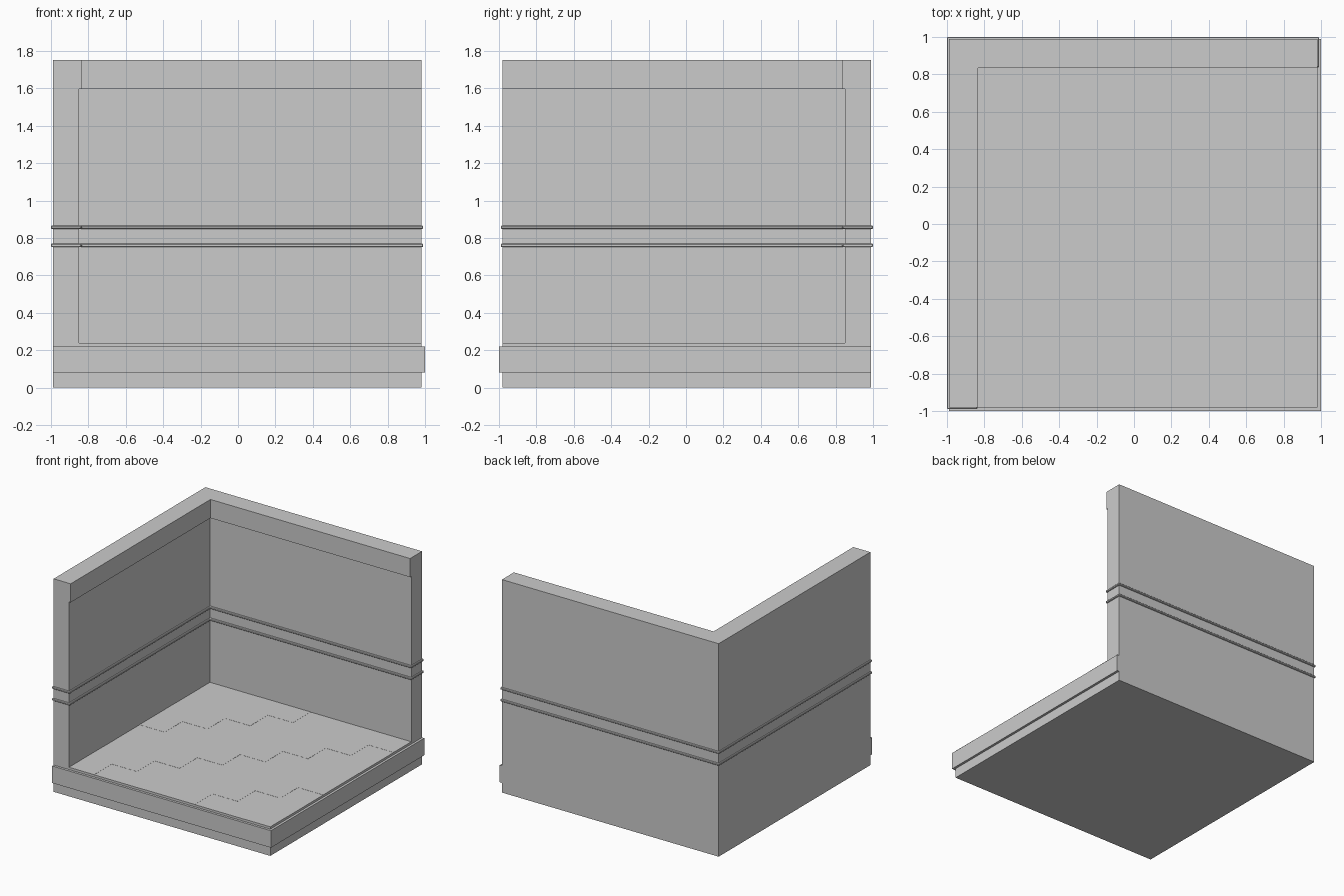
import bpy, bmesh

if "Cube" in bpy.data.objects:
    bpy.data.objects.remove(bpy.data.objects["Cube"])

# Main dimensions
LEFT, RIGHT, FRONT, BACK = -0.99, 0.98, -0.98, 0.99
INNER_X, INNER_Y = -0.85, 0.85
FLOOR_Z, CAP_Z, TOP_Z = 0.238, 1.597, 1.75


def finish(bm, name):
    bmesh.ops.recalc_face_normals(bm, faces=bm.faces)
    mesh = bpy.data.meshes.new(name)
    bm.to_mesh(mesh)
    bm.free()
    obj = bpy.data.objects.new(name, mesh)
    bpy.context.collection.objects.link(obj)
    return obj


def prism(name, outline, z0, z1):
    bm = bmesh.new()
    face = bm.faces.new([bm.verts.new((x, y, z0)) for x, y in outline])
    ext = bmesh.ops.extrude_face_region(bm, geom=[face], use_keep_orig=True)
    for v in ext["geom"]:
        if isinstance(v, bmesh.types.BMVert):
            v.co.z = z1
    return finish(bm, name)


def wall_outline(out, inset):
    """L-shape along the left and back sides, grown outwards and inwards."""
    x0, x1, y0, y1 = LEFT - out, RIGHT + out, FRONT - out, BACK + out
    ix, iy = INNER_X + inset, INNER_Y - inset
    return [(x0, y0), (ix, y0), (ix, iy), (x1, iy), (x1, y1), (x0, y1)]


# Two walls and their thicker top cap
prism("walls", wall_outline(0, 0), 0, CAP_Z)
prism("wall_cap", wall_outline(0, 0.015), CAP_Z, TOP_Z)

# Pair of thin rails wrapping the walls
for name, z0, z1 in (("lower_rail", 0.751, 0.769), ("upper_rail", 0.848, 0.866)):
    rail = prism(name, wall_outline(0.01, 0.013), z0, z1)
    bevel = rail.modifiers.new("soft_edge", "BEVEL")
    bevel.width = 0.004
    bevel.segments = 1

# Floor slab between the walls
prism("floor_slab", [(INNER_X, FRONT), (RIGHT, FRONT), (RIGHT, INNER_Y),
                     (INNER_X, INNER_Y)], 0, FLOOR_Z)

# Skirting band on the open front and right edges
prism("skirting", [(LEFT, -1), (1, -1), (1, BACK), (RIGHT - 0.02, BACK),
                   (RIGHT - 0.02, FRONT + 0.02), (LEFT, FRONT + 0.02)], 0.08, 0.22)

# Stepped parquet: every other diagonal zigzag strip is laid very slightly proud
N = 8
bm = bmesh.new()
dx, dy = (RIGHT - INNER_X) / N, (INNER_Y - FRONT) / N
verts = [[bm.verts.new((INNER_X + i * dx, INNER_Y - j * dy, FLOOR_Z + 0.001))
          for j in range(N + 1)] for i in range(N + 1)]
for i in range(N):
    for j in range(N):
        if (i + j) // 2 % 2:
            bm.faces.new((verts[i][j], verts[i][j + 1],
                          verts[i + 1][j + 1], verts[i + 1][j]))
bmesh.ops.delete(bm, geom=[v for v in bm.verts if not v.link_faces], context="VERTS")
rim = [e for e in bm.edges if e.is_boundary]
ext = bmesh.ops.extrude_edge_only(bm, edges=rim)
for v in ext["geom"]:
    if isinstance(v, bmesh.types.BMVert):
        v.co.z = FLOOR_Z
finish(bm, "parquet_strips")
